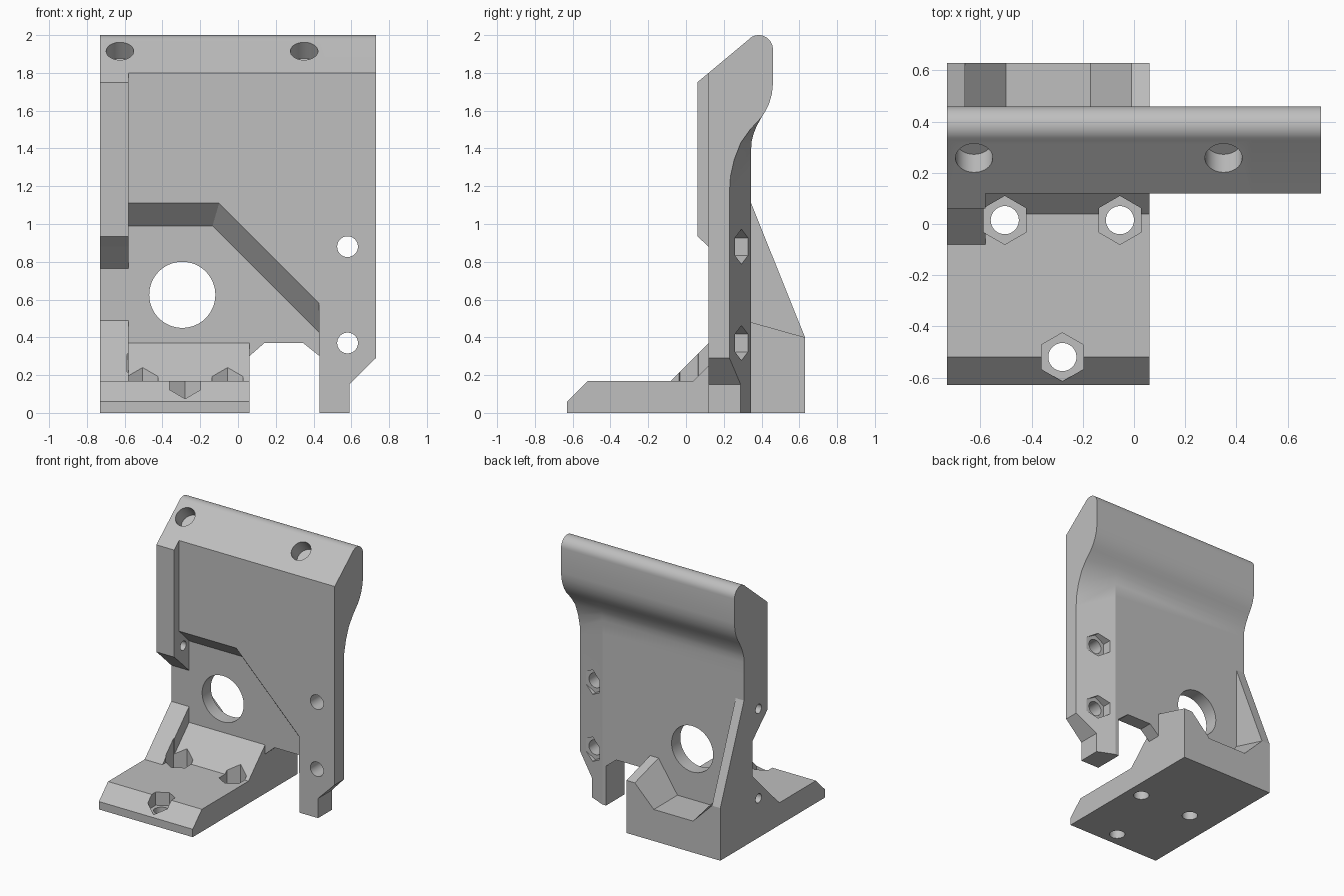
import bpy, bmesh
from math import sin, cos, pi, radians
from mathutils import Vector

if "Cube" in bpy.data.objects:
    bpy.data.objects.remove(bpy.data.objects["Cube"])

grey = bpy.data.materials.new("plain grey")
grey.use_nodes = True
COLOUR = (0.52, 0.52, 0.52, 1)
grey.diffuse_color = COLOUR
grey.node_tree.nodes["Principled BSDF"].inputs["Base Color"].default_value = COLOUR


def loft(name, rings):
    """Solid through a row of matching closed rings."""
    bm = bmesh.new()
    rows = [[bm.verts.new(p) for p in ring] for ring in rings]
    n = len(rows[0])
    for a, b in zip(rows, rows[1:]):
        for i in range(n):
            j = (i + 1) % n
            bm.faces.new((a[i], a[j], b[j], b[i]))
    bm.faces.new(rows[0])
    bm.faces.new(rows[-1])
    bmesh.ops.recalc_face_normals(bm, faces=bm.faces[:])
    mesh = bpy.data.meshes.new(name)
    bm.to_mesh(mesh)
    bm.free()
    mesh.materials.append(grey)
    ob = bpy.data.objects.new(name, mesh)
    bpy.context.scene.collection.objects.link(ob)
    return ob


def along_x(name, profile, x0, x1):
    return loft(name, [[(x, y, z) for y, z in profile] for x in (x0, x1)])


def along_y(name, profile, y0, y1):
    return loft(name, [[(x, y, z) for x, z in profile] for y in (y0, y1)])


def rod(start, end, radius, up, sides=40):
    """Round or hexagonal cutter between two points, with one corner towards up."""
    start, end, up = Vector(start), Vector(end), Vector(up)
    side = up.cross((end - start).normalized())
    turns = [2 * pi * i / sides for i in range(sides)]
    return loft("cutter", [[p + radius * (up * cos(t) + side * sin(t)) for t in turns]
                           for p in (start, end)])


def carve(ob, cutters):
    bpy.context.view_layer.objects.active = ob
    for c in cutters:
        c.hide_render = True
        mod = ob.modifiers.new("cut", 'BOOLEAN')
        mod.operation = 'DIFFERENCE'
        mod.solver = 'EXACT'
        mod.object = c
        bpy.ops.object.modifier_apply(modifier=mod.name)


X, Y, Z = (1, 0, 0), (0, 1, 0), (0, 0, 1)
LEFT, RIGHT = -0.73, 0.73
RIB = -0.58          # inner side of the thick edge
FOOT = 0.06          # open side of the foot
FRONT, FLOOR, BACK = 0.12, 0.24, 0.345

# Upright plate: rounded lip, S-curved back, bevelled right back edge
lip = [(0.385 + 0.075 * cos(radians(a)), 1.925 + 0.075 * sin(radians(a)))
       for a in range(140, -1, -10)]
upper = [(FRONT, 0), (FRONT, 1.8)] + lip + [
    (0.46, 1.74), (0.455, 1.69), (0.441, 1.64), (0.422, 1.6), (0.40, 1.565)]
main = upper + [(0.375, 1.52), (0.357, 1.475), (0.348, 1.44),
                (BACK, 1.40), (BACK, 1.3), (BACK, 0)]
thin = upper + [(0.34, 1.50), (0.29, 1.43), (0.255, 1.34),
                (0.235, 1.25), (0.23, 1.17), (0.23, 0)]
plate = loft("upright_plate", [[(x, y, z) for y, z in p] for x, p in
                               ((LEFT, main), (0.46, main), (RIGHT, thin))])

# Front recess with sloping upper walls
outer = [(-0.8, 0.88), (RIB, 0.88), (RIB, 1.11), (-0.10, 1.11),
         (0.43, 0.58), (0.43, -0.1), (-0.8, -0.1)]
inner = [(-0.8, 0.765), (RIB, 0.765), (RIB, 0.99), (-0.135, 0.99),
         (0.43, 0.425), (0.43, -0.1), (-0.8, -0.1)]
recess = loft("cutter", [
    [(2 * a - c, 0, 2 * b - d) for (a, b), (c, d) in zip(outer, inner)],
    [(x, FLOOR, z) for x, z in inner]])
arch = along_y("cutter", [(FOOT, -0.2), (FOOT, 0.30), (0.14, 0.37), (0.345, 0.37),
                          (0.432, 0.30), (0.432, -0.2)], -0.1, 0.8)
corner = along_y("cutter", [(0.59, -0.1), (0.59, 0.15), (0.8, 0.36), (0.8, -0.1)],
                 -0.1, 0.8)
cuts = [recess, arch, corner,
        rod((-0.295, -0.1, 0.625), (-0.295, 0.8, 0.625), 0.175, Z, 64)]

# Screw holes with nut pockets behind, and slanted blind holes in the lip
for z in (0.37, 0.88):
    cuts.append(rod((0.58, 0, z), (0.58, 0.5, z), 0.055, Z))
    cuts.append(rod((0.58, 0.26, z), (0.58, 0.5, z), 0.093, Z, 6))
normal = Vector((0, -0.64, 0.77))
for x in (-0.625, 0.35):
    centre = Vector((x, 0.258, 1.915))
    cuts.append(rod(centre - normal * 0.11, centre + normal * 0.15, 0.073, X))
cuts.append(rod((-0.8, 0.17, 0.98), (-0.55, 0.17, 0.98), 0.035, Z))
carve(plate, cuts)

# Thick left edge
rib = along_x("edge_rib", [(0.06, 0.935), (0.06, 1.75), (FRONT, 1.8), (FRONT, 0.88)],
              LEFT, RIB)

# Foot with a taller wedge on its left
toe = [(FLOOR, 0), (-0.63, 0), (-0.63, 0.06), (-0.52, 0.17)]
foot = along_x("foot", toe + [(0.04, 0.17), (FLOOR, 0.37)], RIB, FOOT)
wedge = along_x("foot_side_wedge", toe + [(-0.08, 0.17), (FLOOR, 0.49)], LEFT, RIB)
bolts = []
for x, y in ((-0.505, 0.015), (-0.055, 0.015), (-0.28, -0.52)):
    bolts.append(rod((x, y, -0.1), (x, y, 0.5), 0.055, Y))
    bolts.append(rod((x, y, 0.07), (x, y, 0.5), 0.095, Y, 6))
carve(foot, bolts)
carve(wedge, [bolts[1], rod((-0.8, 0.17, 0.30), (-0.60, 0.17, 0.30), 0.035, Z)])


# Rear brace: trough-shaped block with a tall gusset
def trough(y, top):
    return [(x, y, z) for x, z in (
        (LEFT, 0), (LEFT, top), (-0.66, top), (-0.50, 0.24), (-0.17, 0.24),
        (-0.01, top), (FOOT, top), (FOOT, 0))]


brace = loft("rear_brace", [trough(BACK, 0.48), trough(0.63, 0.40)])
gusset = along_x("rear_gusset", [(BACK, 0.48), (BACK, 1.11), (0.63, 0.40)], LEFT, -0.66)

# Smooth only the curved faces, then remove the cutters
for ob in (plate, rib, foot, wedge, brace, gusset):
    ob.data.shade_smooth()
    ob.data.set_sharp_from_angle(angle=radians(20))
for ob in [o for o in bpy.data.objects if o.name.startswith("cutter")]:
    bpy.data.objects.remove(ob)
